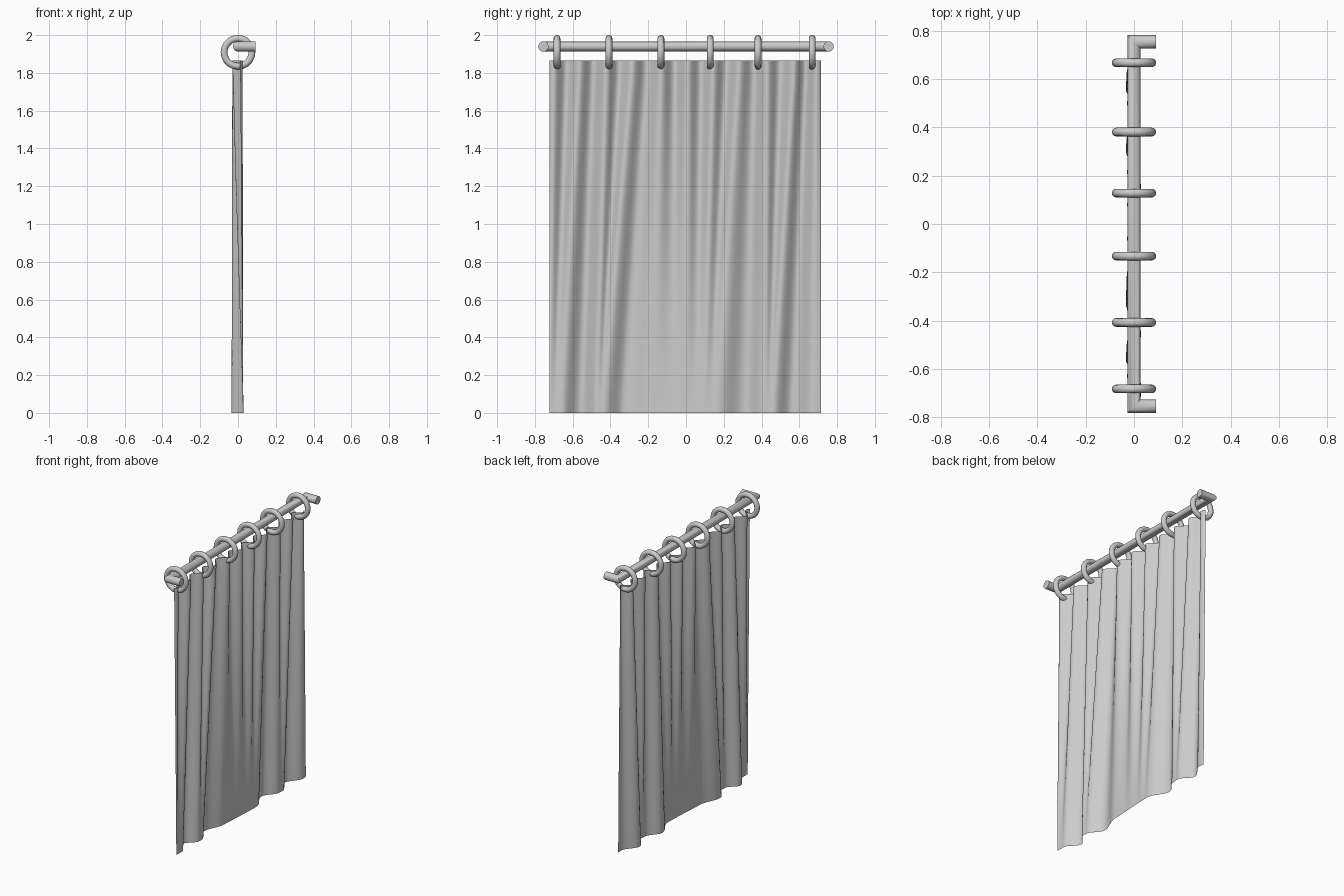
import bpy, bmesh, math

if "Cube" in bpy.data.objects:
    bpy.data.objects.remove(bpy.data.objects["Cube"])


def finish(name, bm):
    bmesh.ops.recalc_face_normals(bm, faces=bm.faces)
    me = bpy.data.meshes.new(name)
    bm.to_mesh(me)
    bm.free()
    ob = bpy.data.objects.new(name, me)
    bpy.context.collection.objects.link(ob)
    bpy.context.view_layer.objects.active = ob
    ob.select_set(True)
    bpy.ops.object.shade_smooth_by_angle(angle=math.radians(40))
    ob.select_set(False)
    return ob


def skin(bm, loops, close_loop, close_path):
    # Joins neighbouring rows of vertices with quads
    n, m = len(loops), len(loops[0])
    for i in range(n if close_path else n - 1):
        for j in range(m if close_loop else m - 1):
            a, b = loops[i], loops[(i + 1) % n]
            k = (j + 1) % m
            bm.faces.new((a[j], a[k], b[k], b[j]))


# Rod with mitred returns towards the wall
R, SIDES, ROD_Z, ROD_Y, WALL_X = 0.027, 20, 1.94, 0.755, 0.092
angles = [2 * math.pi * i / SIDES for i in range(SIDES)]
bm = bmesh.new()
loops = []
for s in (-1, 1):
    end, corner = [], []
    for a in angles:
        u, w = R * math.cos(a), R * math.sin(a)
        end.append(bm.verts.new((WALL_X, s * (ROD_Y + u), ROD_Z + w)))
        corner.append(bm.verts.new((-u, s * (ROD_Y + u), ROD_Z + w)))
    loops += [end, corner] if s < 0 else [corner, end]
skin(bm, loops, True, False)
bm.faces.new(loops[0])
bm.faces.new(loops[-1])
finish("curtain_rod", bm)

# Rings hanging on the rod
for i, y in enumerate((-0.683, -0.408, -0.133, 0.128, 0.381, 0.668)):
    bm = bmesh.new()
    loops = []
    for p in range(20):
        t = 2 * math.pi * p / 20
        row = []
        for q in range(12):
            a = 2 * math.pi * q / 12
            r = 0.074 + 0.018 * math.cos(a)
            row.append(bm.verts.new((r * math.cos(t), y + 0.018 * math.sin(a),
                                     1.909 + r * math.sin(t))))
        loops.append(row)
    skin(bm, loops, True, True)
    finish(f"ring_{i + 1}", bm)

# Pleats: (y at top, y at hem, height at hem); troughs and crests alternate at the top
PLEATS = [(-0.77, -0.74, 0.8), (-0.70, -0.72, 1), (-0.63, -0.695, 1), (-0.56, -0.66, 1),
          (-0.49, -0.56, -1), (-0.42, -0.47, 1), (-0.35, -0.455, 1), (-0.28, -0.44, 1),
          (-0.205, -0.33, -1), (-0.13, -0.17, 0.5), (-0.06, -0.08, 0.65), (0.01, 0.0, 0.8),
          (0.08, 0.05, 0.9), (0.145, 0.10, 0.95), (0.215, 0.13, 1), (0.285, 0.165, 1),
          (0.36, 0.31, -1), (0.43, 0.42, 0.9), (0.50, 0.44, 0.95), (0.575, 0.46, 1),
          (0.635, 0.56, -1), (0.69, 0.68, 1), (0.76, 0.80, 0.5)]


def fold(y, knots):
    # Cosine easing between neighbouring crests and troughs
    for (a, h), (b, k) in zip(knots, knots[1:]):
        if y <= b:
            return h + (k - h) * (1 - math.cos(math.pi * (y - a) / (b - a))) / 2


# Curtain: even pleats at the top merge into a few broad folds at the hem
COLS, ROWS = 180, 20
bm = bmesh.new()
loops = []
for r in range(ROWS + 1):
    v = r / ROWS
    knots = []
    for i, (top, hem, height) in enumerate(PLEATS):
        start = 1 if i % 2 else -1
        knots.append((top + (hem - top) * v, start + (height - start) * v))
    row = []
    for c in range(COLS + 1):
        y = -0.723 + 1.439 * c / COLS
        x = (0.027 + 0.004 * v) * fold(y, knots) - 0.003
        row.append(bm.verts.new((x, y, 1.865 * (1 - v))))
    loops.append(row)
skin(bm, loops, False, False)
finish("curtain", bm)
